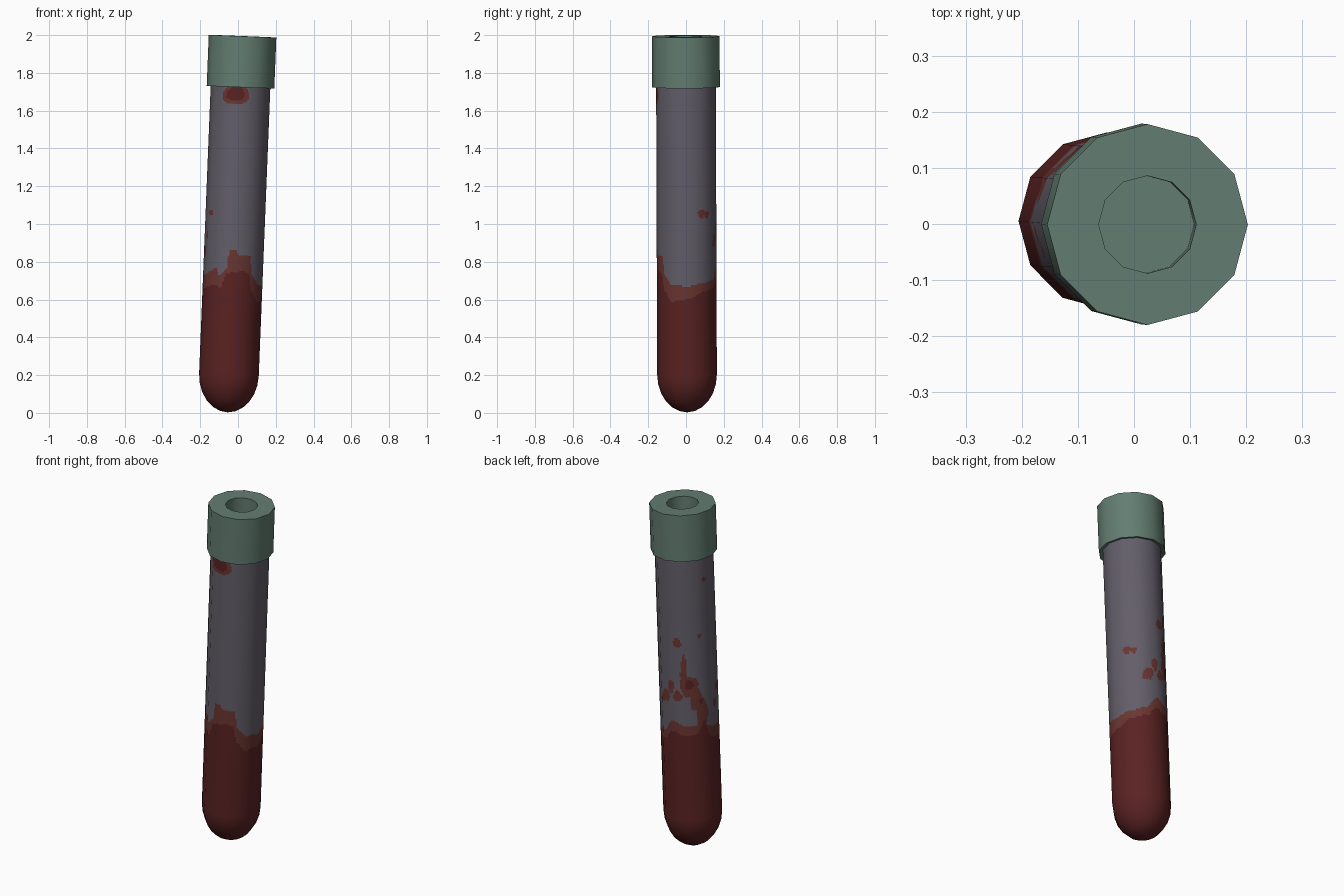
import bpy, bmesh, math
from mathutils import Matrix, Vector

if "Cube" in bpy.data.objects:
    bpy.data.objects.remove(bpy.data.objects["Cube"])

SIDES, SUB = 12, 10
R, SHOULDER, LENGTH = 0.158, 0.2, 1.993
SLOPE = 0.0402
TILT = (Matrix.Translation((-0.056, 0.006, 0.003))
        @ Matrix.Rotation(math.radians(-0.2), 4, 'X').inverted()
        @ Matrix.Rotation(math.atan(SLOPE), 4, 'Y'))


def material(name, srgb):
    lin = [((c / 255 + 0.055) / 1.055) ** 2.4 for c in srgb]
    m = bpy.data.materials.new(name)
    m.diffuse_color = (*lin, 1)
    m.use_nodes = True
    m.node_tree.nodes["Principled BSDF"].inputs["Base Color"].default_value = m.diffuse_color
    return m


GREY = material("grey_glass", (99, 94, 105))
BROWN = material("brown_red_film", (106, 53, 48))
RED = material("dark_red_fluid", (90, 34, 34))
GREEN = material("green_cap", (99, 125, 113))


def lathe(name, profile, sub, mats):
    """Spin (radius, height) rings round the axis as a 12-sided form."""
    bm = bmesh.new()
    corners = [Vector((math.cos(math.tau * i / SIDES), math.sin(math.tau * i / SIDES), 0))
               for i in range(SIDES)]
    unit = [corners[i].lerp(corners[(i + 1) % SIDES], k / sub)
            for i in range(SIDES) for k in range(sub)]
    rings = [[bm.verts.new((u.x * r, u.y * r, z)) for u in unit] for r, z in profile]
    n = len(unit)
    for a, b in zip(rings, rings[1:]):
        for i in range(n):
            j = (i + 1) % n
            bm.faces.new((a[i], a[j], b[j], b[i]))
    bm.faces.new(rings[0][::-1])
    bm.faces.new(rings[-1])
    me = bpy.data.meshes.new(name)
    bm.to_mesh(me)
    bm.free()
    for m in mats:
        me.materials.append(m)
    ob = bpy.data.objects.new(name, me)
    bpy.context.collection.objects.link(ob)
    return ob


# Fluid outline (angle in degrees, height): film edge and solid fluid edge
FILM = [(0, .67), (40, .69), (65, .71), (90, .78), (115, .76), (150, .76), (193, .73),
        (219, .75), (234, .77), (243, .73), (256, .76), (262, .86), (273, .86),
        (280, .83), (304, .83), (312, .72), (330, .68)]
FLUID = [(0, .60), (40, .645), (65, .66), (90, .72), (115, .70), (140, .71), (157, .79),
         (170, .68), (193, .66), (234, .68), (245, .66), (257, .74), (290, .75),
         (302, .74), (311, .64), (330, .59)]
# Splashes: angle, height, half width in degrees, half height
FILM_SPOTS = [(117, 1.07, 7, .10), (126, .99, 19, .06), (141, .91, 13, .07),
              (153, .83, 13, .09), (103, .93, 10, .03), (74, .92, 10, .035),
              (88, .98, 7, .04), (66, .90, 6, .025), (104, 1.24, 9, .027),
              (151, 1.28, 4, .014), (166, 1.60, 5, .016), (31, 1.055, 8, .024),
              (44, 1.05, 6, .02), (188, .86, 8, .03), (199, .945, 6, .022),
              (214, 1.06, 6, .014), (261, 1.69, 27, .06)]
FLUID_SPOTS = [(127, 1.0, 9, .028), (150, .90, 4, .015), (261, 1.69, 18, .04)]


def edge(table, a):
    pts = table + [(360, table[0][1])]
    for (a0, z0), (a1, z1) in zip(pts, pts[1:]):
        if a0 <= a <= a1:
            t = (a - a0) / (a1 - a0)
            t = t * t * (3 - 2 * t)
            return z0 + (z1 - z0) * t
    return pts[0][1]


def in_spot(spots, a, z):
    for sa, sz, w, h in spots:
        u, v = (a - sa) / w, (z - sz) / h
        if u * u + v * v < 1 + 0.18 * math.sin(3 * math.atan2(v, u) + sa):
            return True
    return False


# Tube: rounded bottom, then fine rings where the fluid edge is cut in
profile = [(max(R * math.sin(t), 0.002), SHOULDER * (1 - math.cos(t)))
           for t in [math.pi / 2 * k / 6 for k in range(7)]]
profile += [(R, 0.35)] + [(R, 0.5 + 0.009 * k) for k in range(141)]
tube = lathe("tube", profile, SUB, [GREY, BROWN, RED])
me = tube.data
normals = []
for v in me.vertices:
    c = v.co
    if c.z < SHOULDER:
        n = Vector((c.x / R ** 2, c.y / R ** 2, (c.z - SHOULDER) / SHOULDER ** 2))
    else:
        n = Vector((c.x, c.y, 0))
    normals.append((TILT.to_3x3() @ n).normalized())
for p in me.polygons:
    a = math.degrees(math.atan2(p.center.y, p.center.x)) % 360
    z = (TILT @ p.center).z
    if z < edge(FLUID, a) or in_spot(FLUID_SPOTS, a, z):
        p.material_index = 2
    elif z < edge(FILM, a) or in_spot(FILM_SPOTS, a, z):
        p.material_index = 1
    p.use_smooth = True
me.transform(TILT)
me.normals_split_custom_set_from_vertices(normals)

# Cap: thick sleeve with a shallow round well in the top
CAP_LOW, RC, RH = LENGTH - 0.27, 0.179, 0.087
cap = lathe("cap", [(0.14, CAP_LOW + 0.01), (RC, CAP_LOW), (RC, LENGTH),
                    (RH, LENGTH), (RH, LENGTH - 0.09)], 1, [GREEN])
cap.data.transform(TILT)
bpy.context.view_layer.objects.active = cap
cap.select_set(True)
bpy.ops.object.shade_smooth_by_angle(angle=math.radians(35))
